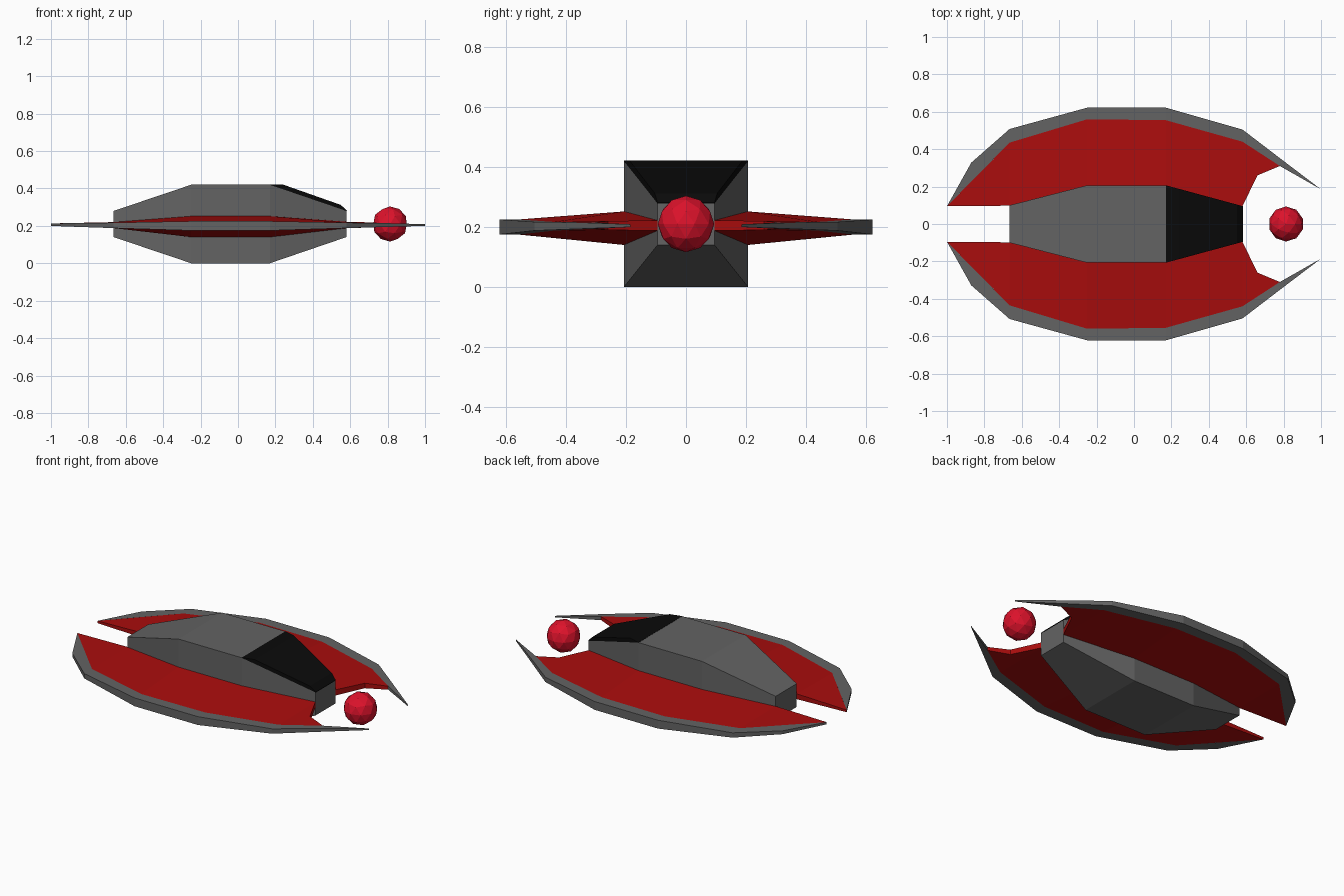
import bpy
import bmesh

if "Cube" in bpy.data.objects:
    bpy.data.objects.remove(bpy.data.objects["Cube"])


def make_material(name, rgb):
    mat = bpy.data.materials.new(name)
    mat.use_nodes = True
    mat.diffuse_color = (*rgb, 1)
    bsdf = mat.node_tree.nodes["Principled BSDF"]
    bsdf.inputs["Base Color"].default_value = (*rgb, 1)
    bsdf.inputs["Roughness"].default_value = 0.7
    return mat


grey = make_material("hull grey", (0.125, 0.125, 0.125))
red = make_material("panel red", (0.4, 0.004, 0.004))
black = make_material("canopy black", (0.003, 0.003, 0.003))
crimson = make_material("orb crimson", (0.72, 0.006, 0.024))


def finish(name, bm, mat, mirror=False):
    bmesh.ops.recalc_face_normals(bm, faces=bm.faces)
    mesh = bpy.data.meshes.new(name)
    bm.to_mesh(mesh)
    bm.free()
    mesh.materials.append(mat)
    obj = bpy.data.objects.new(name, mesh)
    bpy.context.collection.objects.link(obj)
    if mirror:
        mod = obj.modifiers.new("Mirror", "MIRROR")
        mod.use_axis = (False, True, False)
        mod.use_mirror_merge = False
    return obj


def loft(name, rings, mat, mirror=False):
    """Skin a row of four-point rings and cap both ends."""
    bm = bmesh.new()
    rows = [[bm.verts.new(p) for p in ring] for ring in rings]
    for a, b in zip(rows, rows[1:]):
        for i in range(4):
            j = (i + 1) % 4
            bm.faces.new((a[i], a[j], b[j], b[i]))
    bm.faces.new(rows[0])
    bm.faces.new(rows[-1])
    bmesh.ops.remove_doubles(bm, verts=bm.verts, dist=0.0005)
    return finish(name, bm, mat, mirror)


def box_ring(x, half_width, low, high):
    w = half_width
    return [(x, -w, high), (x, w, high), (x, w, low), (x, -w, low)]


def blade_ring(inner, outer):
    """Each edge is x, y, low z, high z."""
    (xa, ya, la, ha), (xb, yb, lb, hb) = inner, outer
    return [(xa, ya, ha), (xb, yb, hb), (xb, yb, lb), (xa, ya, la)]


# Faceted hull
loft("hull", [box_ring(-0.665, 0.1, 0.14, 0.28),
              box_ring(-0.25, 0.207, 0, 0.42),
              box_ring(0.17, 0.207, 0, 0.42),
              box_ring(0.58, 0.095, 0.14, 0.28)], grey)

# Dark canopy wedge over the sloping nose
loft("canopy", [box_ring(0.17, 0.207, 0.419, 0.421),
                box_ring(0.24, 0.188, 0.396, 0.421),
                box_ring(0.55, 0.104, 0.29, 0.312),
                box_ring(0.582, 0.095, 0.278, 0.281)], black)

# Wing edges from tail to nose: root, seam and outer rim
tail = (-1, 0.095, 0.2, 0.213)
root = [tail, (-0.665, 0.098, 0.188, 0.22), (-0.25, 0.205, 0.14, 0.252),
        (0.17, 0.205, 0.14, 0.252), (0.58, 0.095, 0.188, 0.222),
        (0.66, 0.26, 0.19, 0.22)]
seam = [tail, (-0.665, 0.435, 0.188, 0.217), (-0.25, 0.56, 0.175, 0.225),
        (0.17, 0.555, 0.175, 0.225), (0.58, 0.44, 0.188, 0.217),
        (0.78, 0.31, 0.194, 0.215)]
rim = [tail, (-0.665, 0.508, 0.188, 0.217), (-0.25, 0.622, 0.175, 0.225),
       (0.17, 0.622, 0.175, 0.225), (0.58, 0.505, 0.188, 0.217),
       (0.78, 0.352, 0.194, 0.215)]

loft("wing_panels", [blade_ring(a, b) for a, b in zip(root, seam)], red, True)

# Rim has an extra corner near the tail and a pointed prong at the nose
rim_rings = [blade_ring(a, b) for a, b in zip(seam, rim)]
rim_rings.insert(1, blade_ring((-0.87, 0.227, 0.195, 0.215),
                               (-0.87, 0.328, 0.195, 0.215)))
prong = (1, 0.185, 0.2, 0.209)
rim_rings.append(blade_ring(prong, prong))
loft("wing_rims", rim_rings, grey, True)

# Faceted orb floating ahead of the nose
bm = bmesh.new()
bmesh.ops.create_icosphere(bm, subdivisions=2, radius=0.094)
orb = finish("orb", bm, crimson)
orb.location = (0.813, 0, 0.21)
